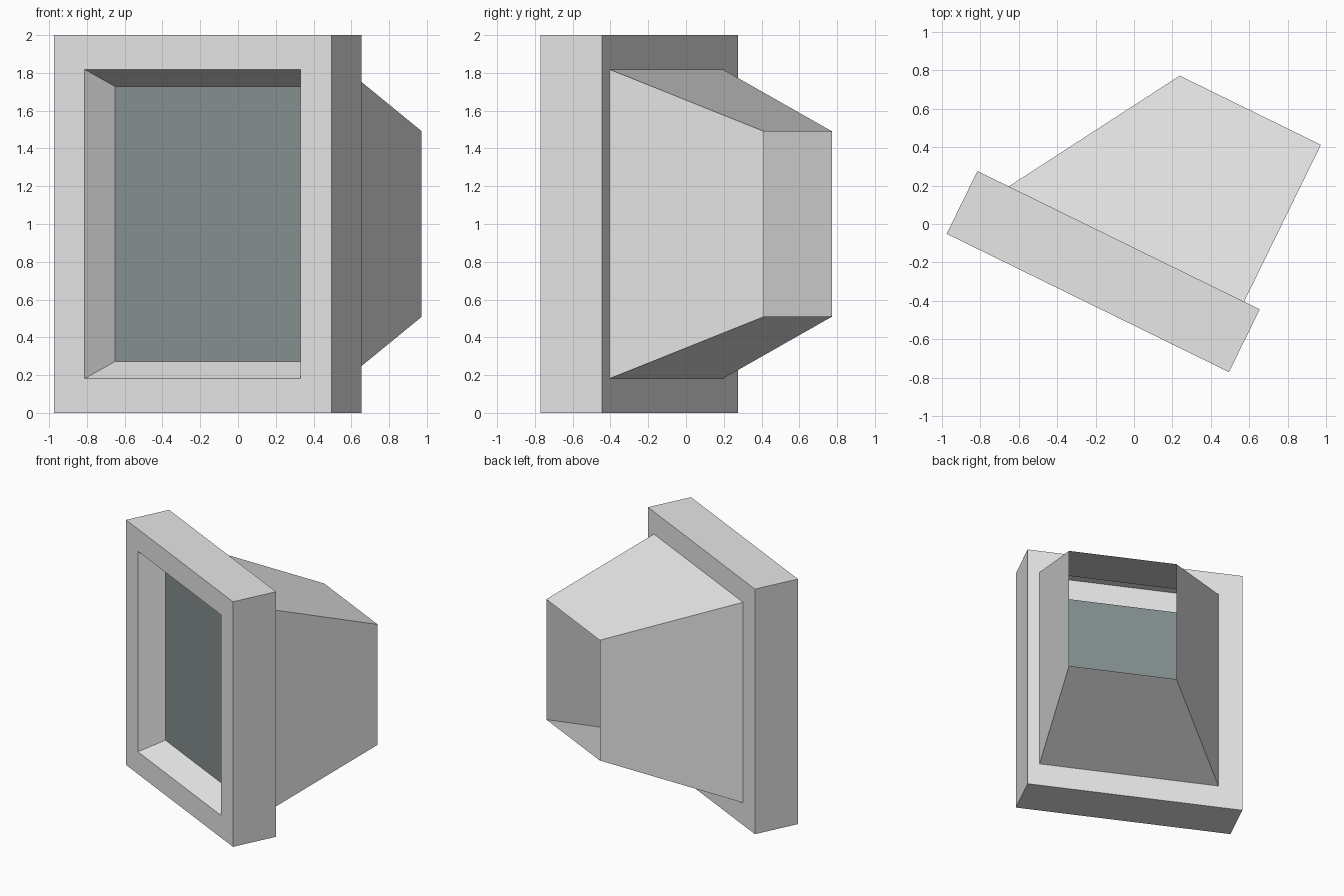
import bpy, bmesh, math

if "Cube" in bpy.data.objects:
    bpy.data.objects.remove(bpy.data.objects["Cube"])

U = 2 / 11                      # design unit: the frame is 11 units high
YAW = math.radians(-26.1)       # whole model is turned about z
ORIGIN = (-0.975, -0.051, 0)    # lower front left corner of the frame


def material(name, rgb):
    m = bpy.data.materials.new(name)
    m.diffuse_color = (*rgb, 1)
    m.use_nodes = True
    m.node_tree.nodes["Principled BSDF"].inputs["Base Color"].default_value = m.diffuse_color
    return m


grey = material("light grey", (0.8, 0.8, 0.8))
glass = material("dark glass", (0.24, 0.28, 0.28))


def sleeve(name, rects, mat, fill=False):
    """Joins rectangles (x0, x1, z0, z1, depth) into a thin walled sleeve."""
    bm = bmesh.new()
    rings = []
    for x0, x1, z0, z1, d in rects:
        corners = ((x0, z0), (x1, z0), (x1, z1), (x0, z1))
        rings.append([bm.verts.new((x * U, d * U, z * U)) for x, z in corners])
    for a, b in zip(rings, rings[1:]):
        for i in range(4):
            j = (i + 1) % 4
            bm.faces.new((a[i], a[j], b[j], b[i]))
    if fill:
        bm.faces.new(rings[-1])
    mesh = bpy.data.meshes.new(name)
    bm.to_mesh(mesh)
    bm.free()
    mesh.materials.append(mat)
    ob = bpy.data.objects.new(name, mesh)
    ob.location = ORIGIN
    ob.rotation_euler.z = YAW
    bpy.context.collection.objects.link(ob)
    return ob


back_opening = (1, 8.5, 1, 10, 2)
pane = (1.5, 7.5, 1.5, 9.5, 1)

# Hollow frame: back border, outer sides, front border, splayed reveal
sleeve("window_frame", [back_opening, (0, 9, 0, 11, 2), (0, 9, 0, 11, 0),
                        (1, 8, 1, 10, 0), pane], grey)

# Glass pane at the end of the reveal
sleeve("glass_pane", [pane], glass, fill=True)

# Tapered rear hood, open at its far end
sleeve("rear_hood", [(4, 8.5, 2.8, 8.2, 7), back_opening], grey)
